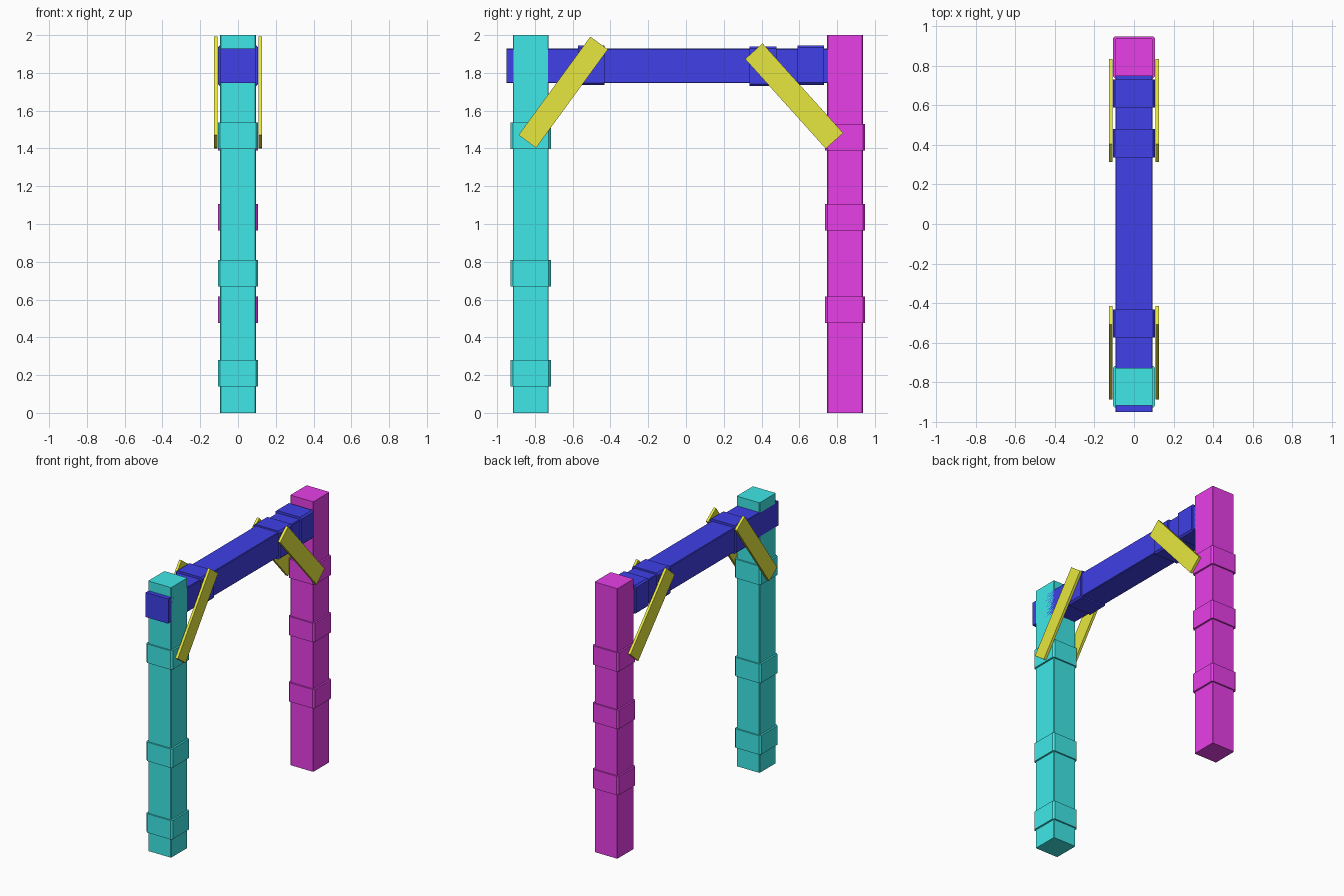
import bpy, bmesh, math
from mathutils import Matrix

if "Cube" in bpy.data.objects:
    bpy.data.objects.remove(bpy.data.objects["Cube"])


def material(name, rgb):
    m = bpy.data.materials.new(name)
    m.diffuse_color = (*rgb, 1)
    m.use_nodes = True
    m.node_tree.nodes["Principled BSDF"].inputs["Base Color"].default_value = m.diffuse_color
    return m


CYAN = material("cyan", (0.05, 0.8, 0.8))
MAGENTA = material("magenta", (0.8, 0.05, 0.8))
BLUE = material("blue", (0.05, 0.05, 0.8))
YELLOW = material("yellow", (0.8, 0.8, 0.05))


def box(name, size, loc, mat, tilt=0.0, chamfer=0.0, axis=2):
    """Box tilted about x, with optional chamfer on the edges along one axis."""
    bm = bmesh.new()
    bmesh.ops.create_cube(bm, size=1, matrix=Matrix.Diagonal((*size, 1)))
    if chamfer:
        edges = [e for e in bm.edges
                 if abs((e.verts[0].co - e.verts[1].co)[axis]) > 1e-5]
        bmesh.ops.bevel(bm, geom=edges, offset=chamfer, segments=1, affect='EDGES')
    me = bpy.data.meshes.new(name)
    bm.to_mesh(me)
    bm.free()
    me.materials.append(mat)
    ob = bpy.data.objects.new(name, me)
    ob.location = loc
    ob.rotation_euler.x = tilt
    bpy.context.collection.objects.link(ob)
    return ob


# Upright posts with their wrapped bands
posts = (
    ("front_post", -0.822, CYAN, (0.21, 0.74, 1.467)),
    ("back_post", 0.842, MAGENTA, (0.545, 1.035, 1.46)),
)
for name, y, mat, bands in posts:
    box(name, (0.188, 0.19, 2.0), (0, y, 1.0), mat, chamfer=0.004)
    for z in bands:
        box(name + "_band", (0.214, 0.212, 0.14), (0, y, z), mat, chamfer=0.012)

# Cross beam, passing through the front post and ending in the back one
box("cross_beam", (0.188, 1.71, 0.183), (0, -0.095, 1.837), BLUE,
    chamfer=0.004, axis=1)
for y, z in ((-0.502, 1.84), (0.408, 1.835), (0.66, 1.841)):
    box("beam_band", (0.214, 0.142, 0.21), (0, y, z), BLUE, chamfer=0.012, axis=1)

# Diagonal corner braces, one on each side of the frame
braces = (
    ("front_brace", (-0.84, 1.437), (-0.46, 1.958), 0.115),
    ("back_brace", (0.786, 1.44), (0.359, 1.915), 0.124),
)
for name, (y0, z0), (y1, z1), width in braces:
    length = math.hypot(y1 - y0, z1 - z0)
    tilt = math.atan2(z1 - z0, y1 - y0)
    for side in (-1, 1):
        box(name, (0.019, length, width),
            (side * 0.1175, (y0 + y1) / 2, (z0 + z1) / 2), YELLOW, tilt=tilt)
